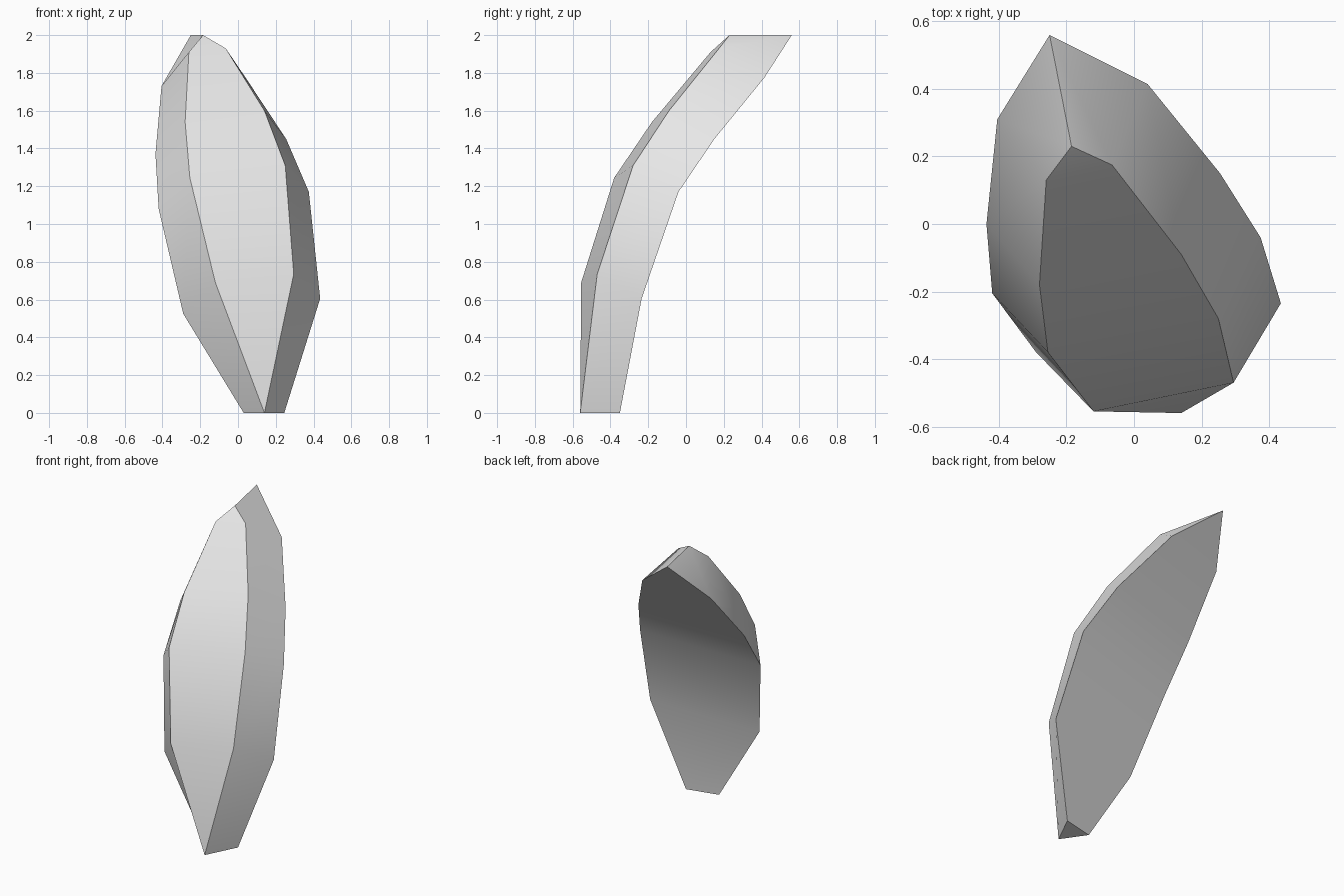
import bpy
import bmesh
import math

default_cube = bpy.data.objects.get("Cube")
if default_cube:
    bpy.data.objects.remove(default_cube, do_unlink=True)


def make_material(name, colour):
    material = bpy.data.materials.new(name)
    material.use_nodes = True
    material.diffuse_color = colour
    material.node_tree.nodes["Principled BSDF"].inputs["Base Color"].default_value = colour
    return material


# Outer face: left-hand and right-hand rims, rising from foot to tip
front_foot = (0.14, -0.56, 0)
front_tip = (-0.185, 0.23, 2)
front_low_x = [(-0.12, -0.555, 0.69), (-0.255, -0.38, 1.245),
               (-0.28, -0.18, 1.54), (-0.26, 0.13, 1.91)]
front_high_x = [(0.295, -0.47, 0.735), (0.25, -0.28, 1.31),
                (0.14, -0.09, 1.6), (-0.065, 0.175, 1.93)]

# Inner face: wider rims with a two-cornered foot
back_foot_low_x = (0.03, -0.4, 0)
back_foot_high_x = (0.245, -0.35, 0)
back_tip = (-0.25, 0.56, 2)
back_low_x = [(-0.29, -0.38, 0.525), (-0.42, -0.205, 1.08),
              (-0.437, 0, 1.37), (-0.405, 0.31, 1.73)]
back_high_x = [(0.435, -0.235, 0.605), (0.375, -0.04, 1.17),
               (0.255, 0.15, 1.45), (0.04, 0.415, 1.775)]

bm = bmesh.new()


def add_rim(points):
    return [bm.verts.new(point) for point in points]


def bridge(first, second):
    """Join two rims with quads, or triangles where they share an end."""
    for i in range(len(first) - 1):
        corners = [first[i], second[i], second[i + 1], first[i + 1]]
        bm.faces.new(list(dict.fromkeys(corners)))


foot, tip, rear_tip = add_rim([front_foot, front_tip, back_tip])
front_a = [foot] + add_rim(front_low_x) + [tip]
front_b = [foot] + add_rim(front_high_x) + [tip]
back_a = add_rim([back_foot_low_x] + back_low_x) + [rear_tip]
back_b = add_rim([back_foot_high_x] + back_high_x) + [rear_tip]

# Curved outer face, two bevelled sides, curved inner face, closed foot
bridge(front_a, front_b)
bridge(front_b, back_b)
bridge(back_b, back_a)
bridge(back_a, front_a)
bm.faces.new([foot, back_a[0], back_b[0]])
bmesh.ops.recalc_face_normals(bm, faces=bm.faces)

mesh = bpy.data.meshes.new("curved_shard")
bm.to_mesh(mesh)
bm.free()
mesh.materials.append(make_material("pale_grey", (0.8, 0.8, 0.8, 1)))
shard = bpy.data.objects.new("curved_shard", mesh)
bpy.context.collection.objects.link(shard)

# Smooth along the curve, crisp at the rims
bpy.ops.object.select_all(action="DESELECT")
shard.select_set(True)
bpy.context.view_layer.objects.active = shard
bpy.ops.object.shade_smooth_by_angle(angle=math.radians(40))
